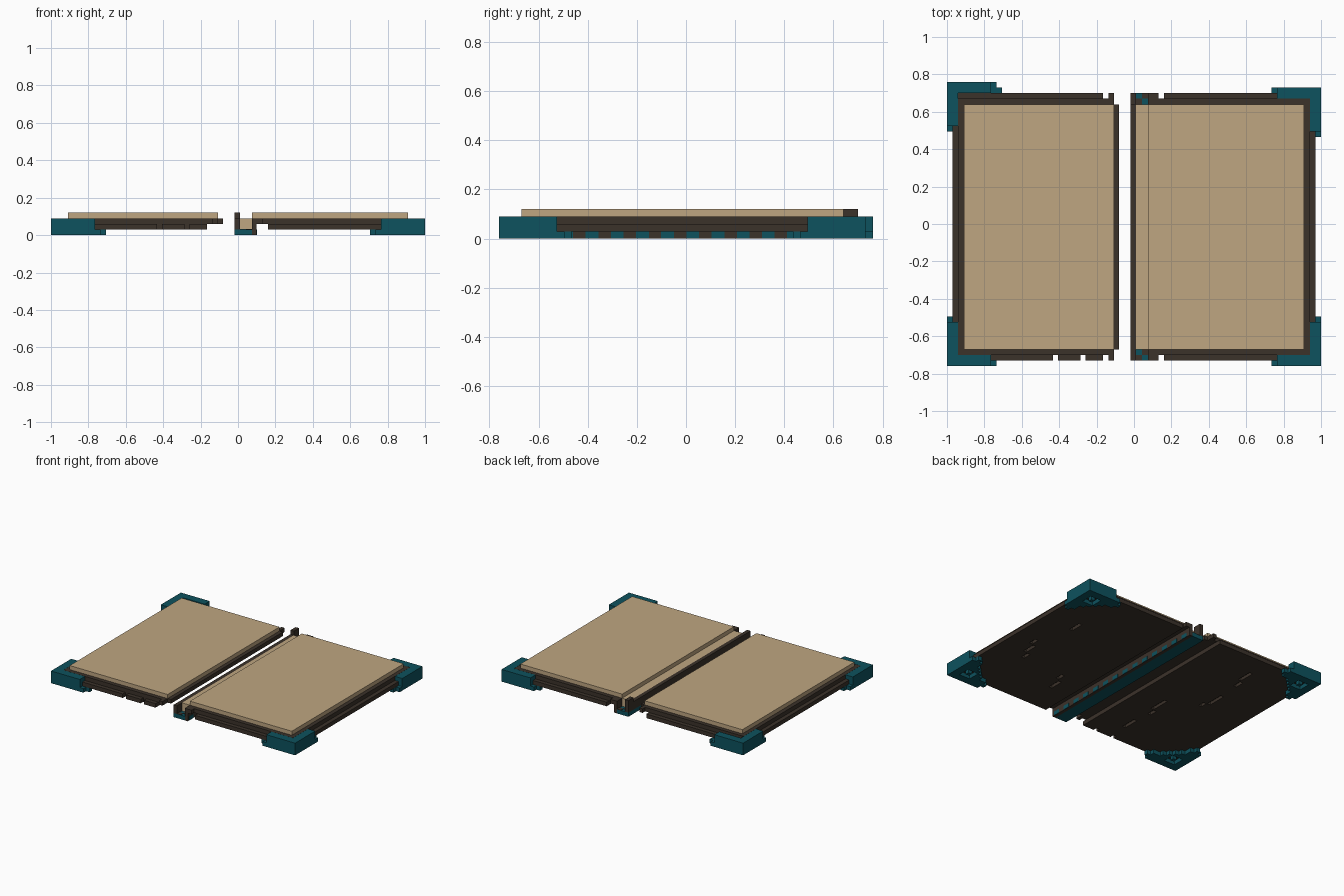
import bpy, bmesh

cube = bpy.data.objects.get("Cube")
if cube:
    bpy.data.objects.remove(cube, do_unlink=True)


def material(name, rgb):
    m = bpy.data.materials.new(name)
    m.use_nodes = True
    m.diffuse_color = (*rgb, 1)
    m.roughness = 1.0
    m.specular_intensity = 0.0
    bsdf = next(n for n in m.node_tree.nodes if n.type == 'BSDF_PRINCIPLED')
    bsdf.inputs["Base Color"].default_value = (*rgb, 1)
    bsdf.inputs["Roughness"].default_value = 1.0
    bsdf.inputs["Specular IOR Level"].default_value = 0.0
    return m


TEAL = material("teal", (0.004, 0.085, 0.112))
PAPER = material("paper tan", (0.52, 0.38, 0.22))
LEATHER = material("dark brown leather", (0.044, 0.032, 0.023))


def boxes(name, mat, specs):
    """One object from axis-aligned boxes (x0, x1, y0, y1, z0, z1)."""
    bm = bmesh.new()
    for x0, x1, y0, y1, z0, z1 in specs:
        x0, x1 = sorted((x0, x1))
        y0, y1 = sorted((y0, y1))
        verts = bmesh.ops.create_cube(bm, size=1)["verts"]
        for v in verts:
            v.co = (x1 if v.co.x > 0 else x0,
                    y1 if v.co.y > 0 else y0,
                    z1 if v.co.z > 0 else z0)
    mesh = bpy.data.meshes.new(name)
    bm.to_mesh(mesh)
    bm.free()
    mesh.materials.append(mat)
    ob = bpy.data.objects.new(name, mesh)
    bpy.context.collection.objects.link(ob)
    return ob


def carve(target, specs):
    """Cut separate box-shaped scratches out of a part."""
    cutter = boxes("scratch_cutter", LEATHER, specs)
    cutter.hide_render = True
    mod = target.modifiers.new("scratches", 'BOOLEAN')
    mod.operation = 'DIFFERENCE'
    mod.solver = 'EXACT'
    mod.object = cutter
    bpy.context.view_layer.objects.active = target
    bpy.ops.object.modifier_apply(modifier=mod.name)
    bpy.data.objects.remove(cutter, do_unlink=True)


# Layer heights
Z1, Z2, Z3, Z4 = 0.03, 0.06, 0.09, 0.12

# Outer cover boards with worn scratches underneath
right_board = boxes("right_cover_board", LEATHER, [(-0.97, -0.165, -0.73, 0.70, Z1, Z2)])
left_board = boxes("left_cover_board", LEATHER, [(0.16, 0.97, -0.73, 0.70, Z1, Z2)])


def scratch(x, y, length):
    return (x - 0.013, x + 0.013, y - length / 2, y + length / 2, 0.01, 0.052)


carve(right_board, [
    scratch(-0.58, 0.47, 0.12), scratch(-0.61, 0.36, 0.07),
    scratch(-0.63, 0.10, 0.14), scratch(-0.60, 0.00, 0.05),
    scratch(-0.38, -0.19, 0.14), scratch(-0.41, -0.30, 0.06),
    scratch(-0.39, -0.51, 0.12)]
    + [(x - 0.0135, x + 0.0135, -0.78, -0.70, 0.0, 0.1) for x in (-0.42, -0.272)])
carve(left_board, [
    scratch(0.77, -0.17, 0.10), scratch(0.73, -0.26, 0.06),
    scratch(0.81, -0.08, 0.06), scratch(0.72, 0.25, 0.10),
    scratch(0.33, -0.43, 0.10), scratch(0.37, -0.33, 0.06)])

# Inner cover linings with the hinge ends
boxes("right_cover_lining", LEATHER, [
    (-0.94, -0.108, -0.70, 0.67, Z2, Z3),
    (-0.108, -0.08, -0.67, 0.64, Z2, Z3),
    (-0.135, -0.108, -0.73, -0.70, Z2, Z3),
    (-0.135, -0.108, 0.67, 0.70, Z2, Z3)])
boxes("left_cover_lining", LEATHER, [
    (0.075, 0.94, -0.70, 0.67, Z2, Z3),
    (0.075, 0.13, -0.73, -0.70, Z2, Z3),
    (0.075, 0.13, 0.67, 0.70, Z2, Z3)])

# Pages
boxes("right_pages", PAPER, [(-0.91, -0.108, -0.67, 0.64, Z3, Z4)])
boxes("left_pages", PAPER, [(0.075, 0.91, -0.67, 0.64, Z3, Z4)])
boxes("spine_pages", PAPER, [(0.01, 0.075, -0.67, 0.64, Z1, Z3)])

# Spine: low wall with a raised back end, bottom strip and banded rib
boxes("spine_wall", LEATHER, [(-0.018, 0.01, -0.73, 0.70, Z1, Z3),
                              (-0.018, 0.01, 0.64, 0.70, Z3, Z4)])
boxes("spine_strip", TEAL, [(-0.018, 0.075, -0.73, 0.70, 0, Z1)])
boxes("spine_strip_patches", LEATHER, [
    spec for y in (-0.73, 0.64) for spec in (
        (0.01, 0.042, y, y + 0.03, Z1, Z1 + 0.003),
        (0.042, 0.075, y + 0.03, y + 0.06, Z1, Z1 + 0.003))])
boxes("spine_rib", LEATHER, [(0.075, 0.10, -0.73, 0.70, 0, Z2)])
boxes("spine_rib_bands", TEAL, [(0.098, 0.102, y - 0.026, y + 0.026, 0.001, Z1)
                                for y in [-0.69 + 0.1025 * i for i in range(14)]])

# Corner guards: L-shaped wall over a stepped foot with a ring-shaped groove
CELL = 0.0295
FOOT_ROWS = [[(0, 9)], [(0, 10)], [(0, 2), (5, 9)], [(0, 2), (3, 4), (5, 7)],
             [(0, 2), (5, 6)], [(0, 5)], [(0, 4)], [(0, 3)], [(0, 3)], [(1, 2)]]


def corner(name, sx, sy, y_out):
    def cells(a, b, c, d, z0, z1):
        return (sx * (1 - a * CELL), sx * (1 - b * CELL),
                sy * (y_out - c * CELL), sy * (y_out - d * CELL), z0, z1)

    specs = [cells(0, 8, 0, 2, Z1, Z3), cells(0, 2, 2, 8, Z1, Z3)]
    specs += [cells(a, b, row, row + 1, 0, Z1)
              for row, spans in enumerate(FOOT_ROWS) for a, b in spans]
    boxes(name, TEAL, specs)


corner("front_right_corner", -1, -1, 0.76)
corner("front_left_corner", 1, -1, 0.76)
corner("back_right_corner", -1, 1, 0.76)
corner("back_left_corner", 1, 1, 0.73)
